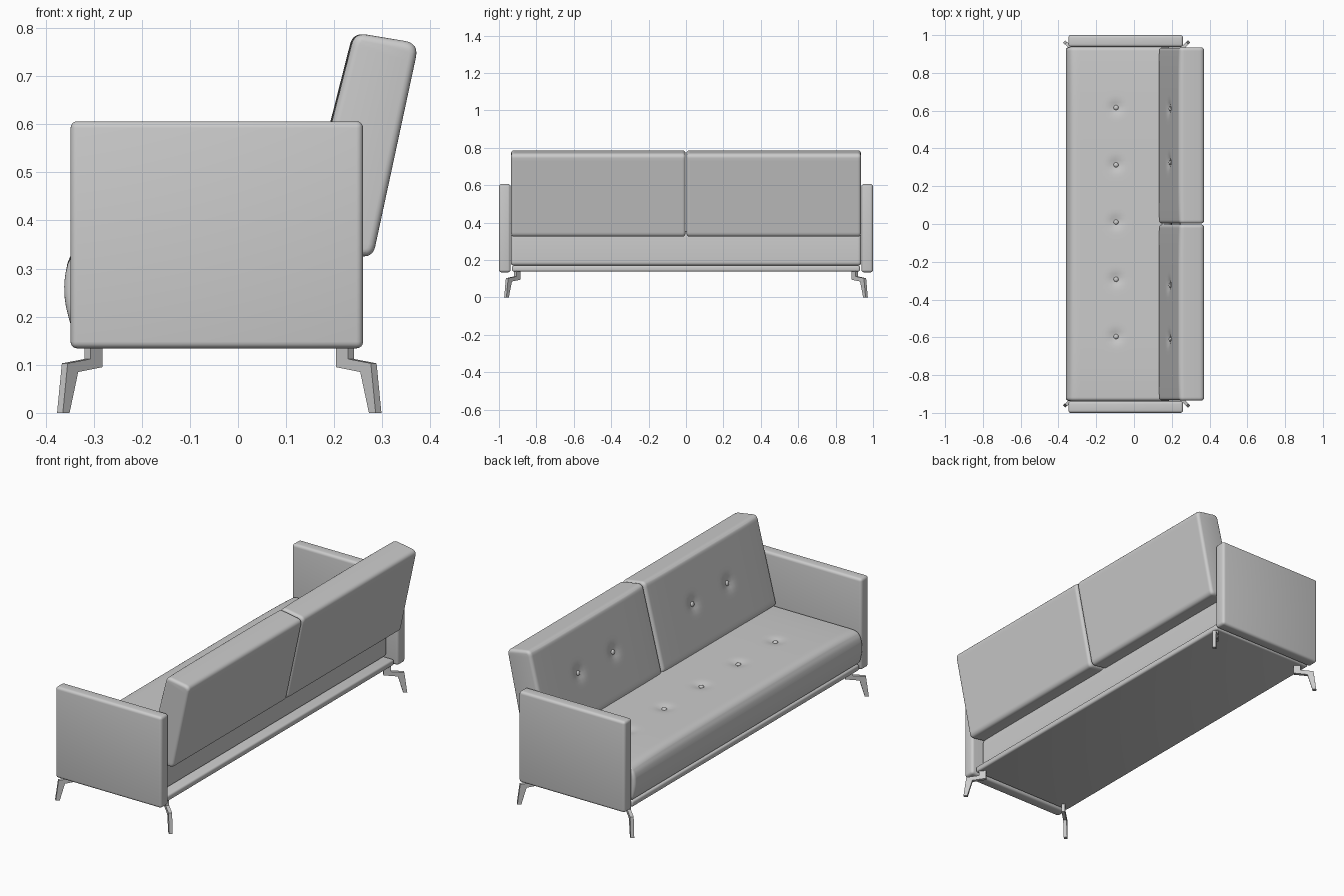
import bpy, bmesh, math
from mathutils import Vector

cube = bpy.data.objects.get("Cube")
if cube:
    bpy.data.objects.remove(cube, do_unlink=True)

grey = bpy.data.materials.new("grey_upholstery")
grey.use_nodes = True
colour = (0.6, 0.6, 0.6, 1)
grey.diffuse_color = colour
grey.node_tree.nodes["Principled BSDF"].inputs["Base Color"].default_value = colour


def finish(name, bm, smooth=True):
    """Turn a bmesh into a named, shaded object."""
    bmesh.ops.recalc_face_normals(bm, faces=bm.faces)
    mesh = bpy.data.meshes.new(name)
    bm.to_mesh(mesh)
    bm.free()
    mesh.materials.append(grey)
    obj = bpy.data.objects.new(name, mesh)
    bpy.context.collection.objects.link(obj)
    if smooth:
        bpy.ops.object.select_all(action='DESELECT')
        obj.select_set(True)
        bpy.context.view_layer.objects.active = obj
        bpy.ops.object.shade_smooth_by_angle(angle=math.radians(35))
    return obj


def rounded(corners, steps=6):
    """Round the (x, z, radius) corners of a closed profile."""
    points = []
    for i, (x, z, r) in enumerate(corners):
        p = Vector((x, z))
        before = Vector(corners[i - 1][:2])
        after = Vector(corners[(i + 1) % len(corners)][:2])
        a = p + (before - p).normalized() * r
        b = p + (after - p).normalized() * r
        for k in range(steps + 1):
            t = k / steps
            points.append(a * (1 - t) ** 2 + p * 2 * t * (1 - t) + b * t * t)
    return points


def box(name, low, high, bevel):
    bm = bmesh.new()
    bmesh.ops.create_cube(bm, size=1)
    for v in bm.verts:
        v.co = [l + (c + 0.5) * (h - l) for c, l, h in zip(v.co, low, high)]
    bmesh.ops.bevel(bm, geom=bm.edges[:], offset=bevel, segments=4,
                    profile=0.5, affect='EDGES')
    return finish(name, bm)


def cushion(name, corners, y0, y1, facing, crown, buttons, depth=0.012):
    """Extruded, edge-rounded pad with a crowned, button-tufted face."""
    bm = bmesh.new()
    face = bm.faces.new([bm.verts.new((p.x, y0, p.y)) for p in rounded(corners)])
    ext = bmesh.ops.extrude_face_region(bm, geom=[face])["geom"]
    for v in ext:
        if isinstance(v, bmesh.types.BMVert):
            v.co.y = y1
    bmesh.ops.recalc_face_normals(bm, faces=bm.faces)
    rims = [e for e in bm.edges if abs(e.verts[0].co.y - e.verts[1].co.y) < 1e-5]
    bmesh.ops.bevel(bm, geom=rims, offset=0.015, segments=4, profile=0.5,
                    affect='EDGES', clamp_overlap=False)

    # Grid cuts give the padded face enough detail for the tufts
    along = Vector((facing.z, 0, -facing.x))
    for axis in (Vector((0, 1, 0)), along):
        spans = [v.co.dot(axis) for v in bm.verts]
        low, high = min(spans) + 0.02, max(spans) - 0.02
        cuts = int((high - low) / 0.018)
        for i in range(cuts + 1):
            at = low + (high - low) * i / cuts
            bmesh.ops.bisect_plane(bm, geom=bm.verts[:] + bm.edges[:] + bm.faces[:],
                                   plane_co=axis * at, plane_no=axis)

    def swell(y):
        u = (2 * y - y0 - y1) / (y1 - y0)
        return crown * (1 - min(1, abs(u)) ** 6)

    bm.normal_update()
    moves = []
    for v in bm.verts:
        weight = max(0, v.normal.dot(facing))
        if weight > 0.3:
            push = swell(v.co.y)
            for b in buttons:
                away = v.co - b
                away -= facing * away.dot(facing)
                push -= depth * math.exp(-(away.length / 0.03) ** 2)
            moves.append((v, facing * push * weight))
    for v, move in moves:
        v.co += move
    finish(name, bm)

    # Covered buttons sitting in the tufts
    for i, b in enumerate(buttons):
        bb = bmesh.new()
        bmesh.ops.create_uvsphere(bb, u_segments=16, v_segments=8, radius=0.013)
        turn = facing.to_track_quat('Z', 'Y')
        for v in bb.verts:
            v.co.z *= 0.6
            v.co = turn @ v.co + b + facing * (swell(b.y) - depth + 0.003)
        finish(f"{name}_button_{i + 1}", bb)


# Seat
seat_profile = [(-0.345, 0.17, 0.025), (-0.365, 0.25, 0.04), (-0.35, 0.342, 0.05),
                (0.2, 0.342, 0.025), (0.2, 0.17, 0.022)]
cushion("seat", seat_profile, -0.936, 0.936, Vector((0, 0, 1)), 0.012,
        [Vector((-0.095, 0.01 + 0.303 * i, 0.342)) for i in range(-2, 3)])

# Two reclining back cushions
back_profile = [(0.13, 0.345, 0.025), (0.243, 0.79, 0.025),
                (0.376, 0.768, 0.03), (0.28, 0.322, 0.025)]
lean = Vector((-0.445, 0, 0.113)).normalized()
for side, label in ((1, "rear"), (-1, "near")):
    y0, y1 = sorted((side * 0.003, side * 0.935))
    cushion(f"back_cushion_{label}", back_profile, y0, y1, lean, 0.004,
            [Vector((0.187, side * y, 0.57)) for y in (0.325, 0.61)])

# Base platform
box("base_platform", (-0.345, -0.93, 0.138), (0.245, 0.93, 0.17), 0.01)

# Arms and bent legs
leg_outline = [(0, 0.14), (0, 0.095), (0.05, 0.085), (0.068, 0),
               (0.082, 0), (0.072, 0.103), (0.025, 0.112), (0.025, 0.14)]
for side, label in ((1, "rear"), (-1, "near")):
    y0, y1 = sorted((side * 0.938, side * 1.0))
    box(f"arm_{label}", (-0.348, y0, 0.134), (0.26, y1, 0.606), 0.014)
    for sx, start, end in ((-1, -0.288, "front"), (1, 0.21, "back")):
        bm = bmesh.new()
        rings = []
        for t in (-0.006, 0.006):
            rings.append([bm.verts.new((start + sx * (s + t), side * (0.89 + 0.93 * s - t), z))
                          for s, z in leg_outline])
            bm.faces.new(rings[-1])
        for i in range(len(leg_outline)):
            bm.faces.new((rings[0][i - 1], rings[0][i], rings[1][i], rings[1][i - 1]))
        finish(f"leg_{end}_{label}", bm, smooth=False)
